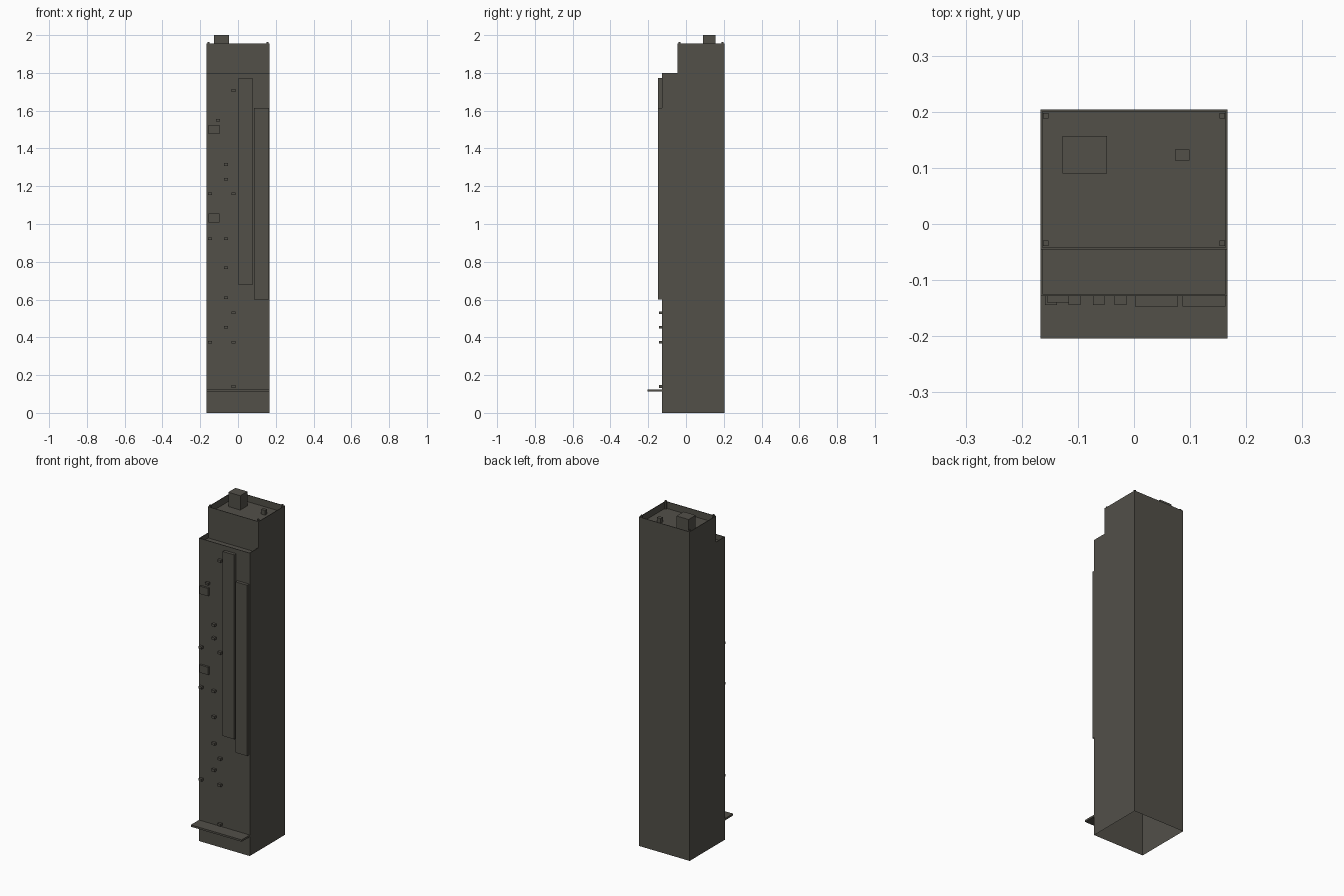
import bpy, bmesh
from mathutils import Vector

if "Cube" in bpy.data.objects:
    bpy.data.objects.remove(bpy.data.objects["Cube"])

W = 0.167                                  # half width
FRONT, STEP, BACK = -0.128, -0.045, 0.204  # y of facade, setback wall, rear wall
TERRACE, TOP = 1.80, 1.955
RIM = 0.005                                # parapet thickness

mat = bpy.data.materials.new("dark_concrete")
mat.diffuse_color = (0.085, 0.08, 0.066, 1)
mat.use_nodes = True
mat.node_tree.nodes["Principled BSDF"].inputs["Base Color"].default_value = mat.diffuse_color


def finish(bm, name):
    bmesh.ops.recalc_face_normals(bm, faces=bm.faces)
    me = bpy.data.meshes.new(name)
    bm.to_mesh(me)
    bm.free()
    me.materials.append(mat)
    ob = bpy.data.objects.new(name, me)
    bpy.context.collection.objects.link(ob)
    return ob


def box(name, x0, x1, y0, y1, z0, z1):
    bm = bmesh.new()
    bmesh.ops.create_cube(bm, size=1)
    for v in bm.verts:
        v.co = Vector(((x0 + x1) / 2 + v.co.x * (x1 - x0),
                       (y0 + y1) / 2 + v.co.y * (y1 - y0),
                       (z0 + z1) / 2 + v.co.z * (z1 - z0)))
    return finish(bm, name)


def sink(bm, z, depth, wall_y=None):
    """Recess the flat roof at height z, leaving a parapet rim."""
    face = next(f for f in bm.faces if abs(f.calc_center_median().z - z) < 1e-4
                and abs(f.normal.z) > 0.9)
    strips = bmesh.ops.inset_region(bm, faces=[face], thickness=RIM)["faces"]
    if wall_y is not None:                 # no rim against the setback wall
        for v in face.verts:
            if v.co.y > wall_y - 2 * RIM:
                v.co.y = wall_y
        flat = [f for f in strips if f.calc_area() < 1e-7]
        bmesh.ops.delete(bm, geom=flat, context='FACES_ONLY')
    new = bmesh.ops.extrude_discrete_faces(bm, faces=[face])["faces"]
    bmesh.ops.translate(bm, vec=(0, 0, -depth), verts=new[0].verts)


# Stepped tower shell, open underneath
bm = bmesh.new()
profile = [(FRONT, 0), (FRONT, TERRACE), (STEP, TERRACE),
           (STEP, TOP), (BACK, TOP), (BACK, 0)]
side = bm.faces.new([bm.verts.new((-W, y, z)) for y, z in profile])
ext = bmesh.ops.extrude_face_region(bm, geom=[side], use_keep_orig=True)["geom"]
bmesh.ops.translate(bm, vec=(2 * W, 0, 0),
                    verts=[g for g in ext if isinstance(g, bmesh.types.BMVert)])
bmesh.ops.recalc_face_normals(bm, faces=bm.faces)
bottom = [f for f in bm.faces if all(abs(v.co.z) < 1e-5 for v in f.verts)]
bmesh.ops.delete(bm, geom=bottom, context='FACES_ONLY')
bm.normal_update()
sink(bm, TOP, 0.04)
sink(bm, TERRACE, 0.03, STEP)
finish(bm, "tower_body")

# Entrance canopy
box("entrance_canopy", -W, W, -0.204, FRONT, 0.114, 0.125)

# Tall raised facade panels
box("facade_panel_inner", 0.002, 0.078, -0.147, FRONT, 0.677, 1.773)
box("facade_panel_outer", 0.086, 0.163, -0.147, FRONT, 0.60, 1.615)

# Square signboards, blank
for i, z in enumerate((1.50, 1.032)):
    box(f"facade_board_{i}", -0.155, -0.099, -0.140, FRONT, z - 0.023, z + 0.023)

# Window air conditioners, by column
columns = {
    -0.148: (1.16, 0.922, 0.374),
    -0.106: (1.55,),
    -0.063: (1.315, 1.236, 0.922, 0.768, 0.61, 0.453),
    -0.024: (1.707, 1.16, 0.53, 0.374, 0.14),
}
for x, heights in columns.items():
    for z in heights:
        box("air_conditioner", x - 0.0105, x + 0.0105, -0.144, FRONT,
            z - 0.007, z + 0.007)

# Rooftop stair bulkhead and vent
box("roof_bulkhead", -0.127, -0.048, 0.09, 0.157, 1.915, 2.0)
box("roof_vent", 0.073, 0.099, 0.113, 0.133, 1.915, 1.943)

# Corner posts inside the parapet
for sx in (-1, 1):
    for y in (STEP + 0.011, BACK - 0.011):
        x = sx * (W - 0.010)
        box("parapet_post", x - 0.005, x + 0.005, y - 0.005, y + 0.005, 1.915, 1.964)
